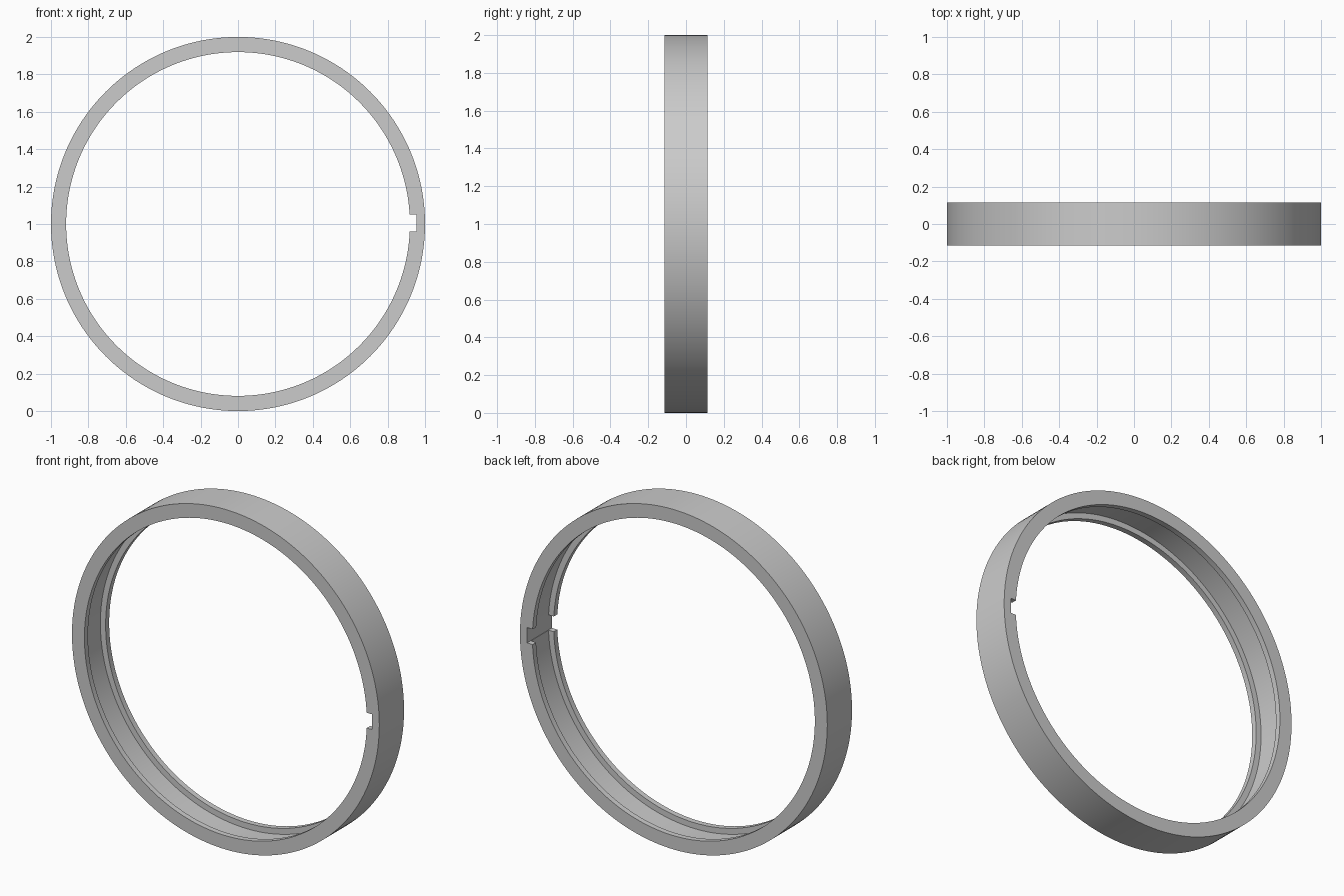
import bpy
import bmesh
from math import radians
from mathutils import Matrix, Vector

if "Cube" in bpy.data.objects:
    bpy.data.objects.remove(bpy.data.objects["Cube"], do_unlink=True)

OUTER, INNER, FLOOR = 1.0, 0.919, 0.953   # radii
HALF, LIP = 0.115, 0.033                  # half depth, lip thickness
SEGMENTS = 192
CENTRE = Vector((0, 0, 1))

grey = bpy.data.materials.new("light_grey")
grey.use_nodes = True
colour = (0.6, 0.6, 0.6, 1)
grey.diffuse_color = colour
grey.node_tree.nodes["Principled BSDF"].inputs["Base Color"].default_value = colour


def add_object(name, bm):
    bmesh.ops.recalc_face_normals(bm, faces=bm.faces)
    mesh = bpy.data.meshes.new(name)
    bm.to_mesh(mesh)
    bm.free()
    mesh.materials.append(grey)
    obj = bpy.data.objects.new(name, mesh)
    bpy.context.collection.objects.link(obj)
    return obj


# Ring: C-shaped section with a lip at each rim, turned about the y axis
half_profile = [(OUTER, HALF), (INNER, HALF), (INNER, HALF - LIP), (FLOOR, HALF - LIP)]
profile = half_profile + [(r, -y) for r, y in reversed(half_profile)]
bm = bmesh.new()
verts = [bm.verts.new(CENTRE + Vector((r, y, 0))) for r, y in profile]
edges = [bm.edges.new((v, verts[i - 1])) for i, v in enumerate(verts)]
bmesh.ops.spin(bm, geom=verts + edges, cent=CENTRE, axis=(0, 1, 0),
               angle=radians(360), steps=SEGMENTS, use_merge=True)
bmesh.ops.remove_doubles(bm, verts=bm.verts, dist=1e-5)
ring = add_object("channel_ring", bm)

# Notch through both lips on the left side
bm = bmesh.new()
bmesh.ops.create_cube(bm, size=1, matrix=Matrix.Translation((0.904, 0, 1.005))
                      @ Matrix.Diagonal((0.1, 0.4, 0.09, 1)))
cutter = add_object("notch_cutter", bm)
cut = ring.modifiers.new("notch", "BOOLEAN")
cut.operation = "DIFFERENCE"
cut.solver = "EXACT"
cut.object = cutter

# Bake the notch, drop the cutter and keep the rims crisp
bpy.context.view_layer.objects.active = ring
ring.select_set(True)
bpy.ops.object.modifier_apply(modifier=cut.name)
bpy.data.objects.remove(cutter, do_unlink=True)
bpy.ops.object.shade_smooth_by_angle(angle=radians(30))
